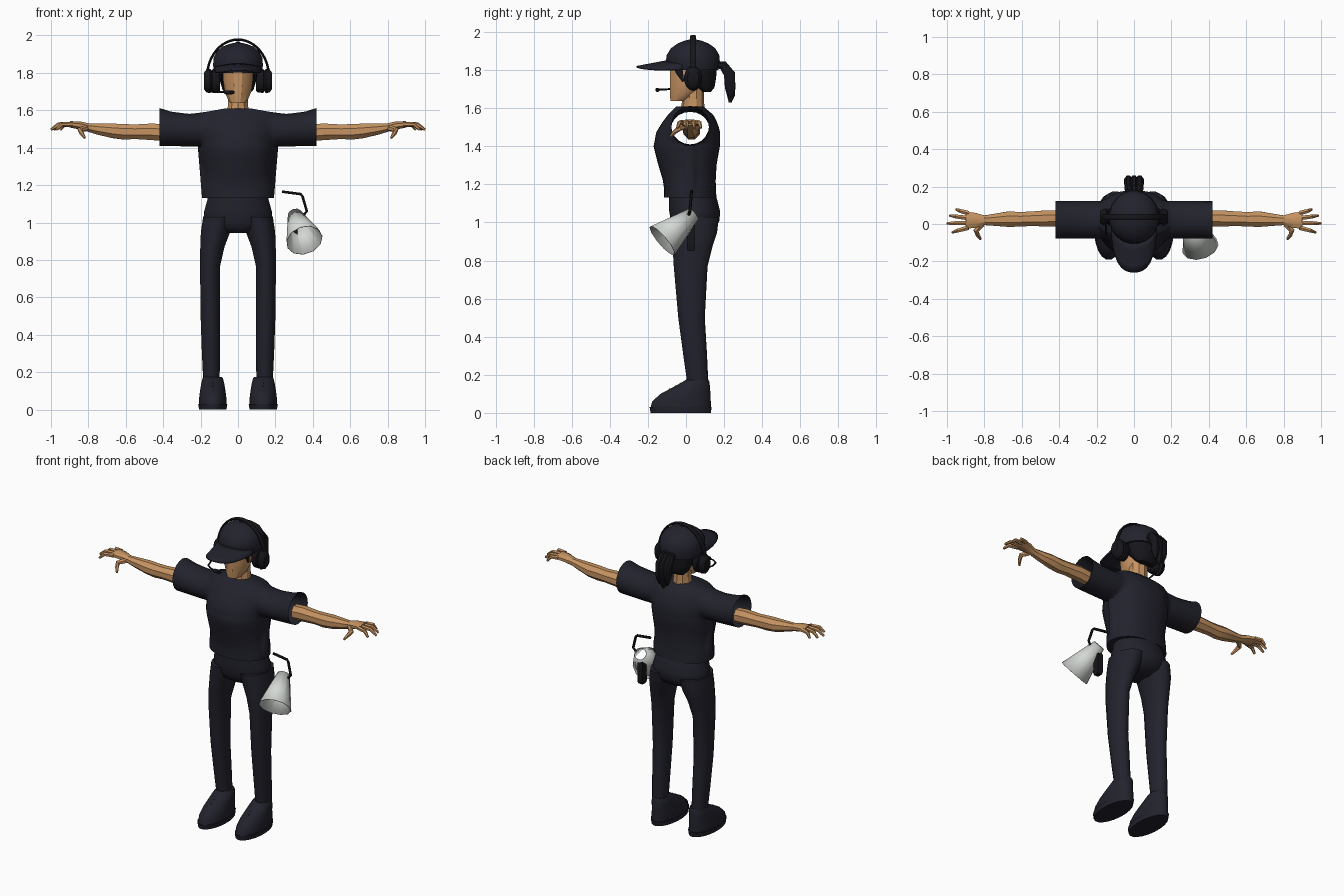
import bpy, bmesh, math
from mathutils import Vector

old = bpy.data.objects.get("Cube")
if old:
    bpy.data.objects.remove(old, do_unlink=True)

X, Y, Z = Vector((1, 0, 0)), Vector((0, 1, 0)), Vector((0, 0, 1))


def material(name, rgb):
    m = bpy.data.materials.new(name)
    m.use_nodes = True
    m.diffuse_color = (*rgb, 1)
    node = next(n for n in m.node_tree.nodes if n.type == 'BSDF_PRINCIPLED')
    node.inputs["Base Color"].default_value = (*rgb, 1)
    return m


NAVY = material("navy cloth", (0.016, 0.016, 0.026))
BLACK = material("black", (0.008, 0.008, 0.011))
SKIN = material("tan skin", (0.56, 0.29, 0.12))
GREY = material("light grey", (0.66, 0.69, 0.66))


def finish(name, bm, mat, sharp=40, thick=0):
    """Weld, orient and shade a mesh, then link it as a named object."""
    bmesh.ops.remove_doubles(bm, verts=bm.verts, dist=0.0005)
    bmesh.ops.recalc_face_normals(bm, faces=bm.faces)
    for f in bm.faces:
        f.smooth = True
    for e in bm.edges:
        e.smooth = e.calc_face_angle(0) < math.radians(sharp)
    me = bpy.data.meshes.new(name)
    bm.to_mesh(me)
    bm.free()
    me.materials.append(mat)
    ob = bpy.data.objects.new(name, me)
    bpy.context.scene.collection.objects.link(ob)
    if thick:
        mod = ob.modifiers.new("thickness", 'SOLIDIFY')
        mod.thickness = thick
    return ob


def loft(name, rings, mat, caps=True, closed=True, **kw):
    """Skin a list of equal-length point rings."""
    bm = bmesh.new()
    rows = [[bm.verts.new(p) for p in r] for r in rings]
    n = len(rows[0])
    for a, b in zip(rows, rows[1:]):
        for i in range(n if closed else n - 1):
            j = (i + 1) % n
            bm.faces.new((a[i], a[j], b[j], b[i]))
    if caps:
        bm.faces.new(rows[0])
        bm.faces.new(rows[-1])
    return finish(name, bm, mat, **kw)


def tube(name, path, mat, n=12, ref=Z, axis=None, **kw):
    """Sweep an ellipse along path entries (x, y, z, radius_a, radius_b)."""
    pts = [Vector(p[:3]) for p in path]
    rings = []
    for i, p in enumerate(pts):
        t = axis or (pts[min(i + 1, len(pts) - 1)] - pts[max(i - 1, 0)]).normalized()
        a = ref.cross(t).normalized()
        b = t.cross(a)
        ra, rb = path[i][3], path[i][-1]
        angles = [2 * math.pi * (k + 0.5) / n for k in range(n)]
        rings.append([p + a * ra * math.cos(w) + b * rb * math.sin(w) for w in angles])
    return loft(name, rings, mat, **kw)


def stack(name, levels, mat, n=16, **kw):
    """Stack horizontal ovals given as (z, x_centre, half_width, y_front, y_back)."""
    path = [(x, (f + b) / 2, z, w, (b - f) / 2) for z, x, w, f, b in levels]
    return tube(name, path, mat, n, ref=Y, axis=Z, **kw)


def interp(table, v):
    for (a, p), (b, q) in zip(table, table[1:]):
        if v <= b:
            return p + (q - p) * max(0, (v - a) / (b - a))
    return table[-1][1]


# Shirt: one hollow shell lofted from sleeve to sleeve
TOP = [(0, 1.61), (.07, 1.61), (.15, 1.595), (.25, 1.58), (.35, 1.59), (.42, 1.612)]
FRONT = [(1.13, -.115), (1.2, -.115), (1.3, -.145), (1.4, -.17), (1.48, -.155), (1.56, -.1), (1.61, -.05)]
BACK = [(1.13, .16), (1.2, .155), (1.3, .16), (1.4, .178), (1.48, .18), (1.56, .15), (1.61, .09)]
WAIST = [(1.13, .97), (1.17, .98), (1.25, .91), (1.39, 1)]
MID, HEM, BODY = .022, 1.13, .2


def shirt_ring(x):
    ax = abs(x)
    top, low = interp(TOP, ax), 1.4 + .01 * min(1, ax / .4)
    zc, h = (top + low) / 2, (top - low) / 2
    inside = ax < BODY
    fade = math.sqrt(1 - (ax / BODY) ** 2.5) if inside else 0
    zs = [HEM + (low - HEM) * k / 6 if inside else low for k in range(6)]
    zs += [zc - h * math.cos(math.pi * k / 10) for k in range(11)]
    front, back = [], []
    for z in zs:
        sleeve = .1 * math.sqrt(max(0, 1 - ((z - zc) / h) ** 2))
        px = x * interp(WAIST, z)
        front.append((px, min(MID + (interp(FRONT, z) - MID) * fade, MID - sleeve), z))
        back.append((px, max(MID + (interp(BACK, z) - MID) * fade, MID + sleeve), z))
    return front + back[::-1]


half = [.04, .08, .12, .15, .175, .19, .198, .215, .26, .3, .36, .42]
loft("shirt", [shirt_ring(x) for x in [-v for v in half[::-1]] + [0] + half],
     NAVY, caps=False, sharp=60)

# Trousers
stack("trouser_seat", [(.945, 0, .09, -.04, .1), (.97, 0, .15, -.07, .155), (1.01, 0, .188, -.082, .178),
                       (1.06, 0, .183, -.09, .18), (1.12, 0, .166, -.09, .165), (1.16, 0, .158, -.09, .15)],
      NAVY, 20, sharp=60)

for s, side in ((1, "left"), (-1, "right")):
    stack(side + "_trouser_leg",
          [(.16, s * .142, .045, .005, .118), (.3, s * .145, .049, -.015, .112), (.5, s * .148, .053, -.042, .1),
           (.77, s * .149, .055, -.066, .115), (.87, s * .137, .066, -.072, .14), (.95, s * .12, .08, -.078, .166),
           (1.03, s * .1, .088, -.085, .175)], NAVY, sharp=60)
    # Shoes with a flared sole and laces
    sx = s * .135
    stack(side + "_sole", [(0, sx, .074, -.188, .132), (.03, sx, .079, -.193, .137)], NAVY, 20)
    stack(side + "_shoe", [(.028, sx, .074, -.188, .132), (.06, sx, .074, -.18, .132), (.1, sx, .069, -.135, .13),
                           (.14, sx, .062, -.06, .127), (.165, sx, .056, -.015, .123), (.175, sx, .05, 0, .118)],
          NAVY, 20)
    for k in range(3):
        y, z = -.085 + .03 * k, .125 + .015 * k
        tube(side + "_lace", [(sx - .03, y + .01, z - .012, .005), (sx, y, z, .005), (sx + .03, y + .01, z - .012, .005)],
             BLACK, 5)

    # Bare arm, palm and fingers
    arm = [(.395, .03, 1.48, .045, .048), (.46, .03, 1.485, .047, .048), (.55, .028, 1.485, .042, .042),
           (.61, .025, 1.485, .042, .045), (.67, .026, 1.49, .045, .042), (.75, .022, 1.5, .034, .032),
           (.8, .02, 1.508, .028, .024), (.85, .02, 1.52, .043, .023), (.9, .02, 1.525, .05, .018)]
    tube(side + "_arm", [(s * x, *r) for x, *r in arm], SKIN, 8, sharp=25)
    for k, (tx, ty) in enumerate([(.95, .078), (.985, .045), (1.0, .003), (.972, -.045)]):
        by = .058 - .026 * k
        tube(side + "_finger", [(s * .885, by, 1.525, .014), (s * (tx * .6 + .36), by * .4 + ty * .6, 1.524, .012),
                                (s * tx, ty, 1.496, .007)], SKIN, 6, sharp=25)
    tube(side + "_thumb", [(s * .81, -.002, 1.505, .016), (s * .845, -.035, 1.495, .015),
                           (s * .835, -.06, 1.475, .012), (s * .82, -.08, 1.452, .007)], SKIN, 6, sharp=25)

    # Headphone cup
    tube(side + "_ear_cup", [(s * x, .037, 1.757, r * .72, r) for x, r in
                             [(.095, .05), (.105, .062), (.135, .064), (.14, .054), (.15, .066), (.17, .06), (.183, .042)]],
         BLACK, 14)

# Head and neck
stack("neck", [(1.585, 0, .062, -.03, .1), (1.63, 0, .056, -.022, .095), (1.7, 0, .056, -.02, .095)], SKIN, 10, sharp=30)
stack("head", [(1.638, 0, .042, -.083, .0), (1.66, 0, .056, -.086, .05), (1.7, 0, .074, -.088, .085),
               (1.76, 0, .082, -.088, .1), (1.85, 0, .088, -.088, .12)], SKIN, 12, sharp=30)

# Hair
stack("back_hair", [(1.685, 0, .06, .085, .13), (1.71, 0, .085, .055, .15), (1.76, 0, .1, .0, .158),
                    (1.84, 0, .115, -.06, .165)], BLACK, 14)
for s in (1, -1):
    tube("side_hair", [(s * .085, -.05, 1.84, .025, .012), (s * .093, -.035, 1.79, .022, .01), (s * .088, -.015, 1.74, .006, .004)],
         BLACK, 6, ref=X)
for x in (-.03, 0, .03):
    drop = abs(x) * .8
    tube("ponytail", [(x * .5, .15, 1.83, .016, .018), (x, .195, 1.825, .026, .024), (x, .228, 1.78, .032, .024),
                      (x, .232, 1.71, .03, .022), (x, .236, 1.665 + drop, .022, .018),
                      (x * .9, .232, 1.63 + drop, .008, .008)], BLACK, 8, ref=X)

# Cap crown and curved brim
stack("cap_crown", [(1.8, 0, .128, -.085, .172), (1.84, 0, .135, -.108, .18), (1.88, 0, .132, -.103, .176),
                    (1.915, 0, .115, -.08, .155), (1.94, 0, .085, -.045, .12), (1.955, 0, .045, -.008, .08),
                    (1.962, 0, .012, .025, .047)], NAVY, 20)
brim = []
for j in range(5):
    row = []
    for i in range(17):
        u = math.sin(math.pi * (i / 16 - .5))
        root = .04 - .14 * math.sqrt(1 - (.9 * u) ** 2)
        reach = .16 * math.sqrt(max(0, 1 - u ** 4)) * j / 4
        row.append((.124 * u, root - reach, 1.852 - .03 * j / 4 - .022 * u * u))
    brim.append(row)
loft("cap_brim", brim, NAVY, caps=False, closed=False, thick=.01)
tube("cap_button", [(0, .036, 1.955, .014), (0, .036, 1.968, .009)], NAVY, 8, ref=Y)

# Headband and microphone
arc = [math.pi * k / 24 for k in range(25)]
tube("headband", [(.166 * math.cos(a), .037, 1.775 + .203 * math.sin(a), .007, .017) for a in arc], BLACK, 8, ref=Y)
tube("microphone_boom", [(-.15, .02, 1.715, .005), (-.15, -.06, 1.703, .005), (-.135, -.115, 1.698, .005),
                         (-.1, -.14, 1.698, .005), (-.05, -.15, 1.696, .005)], BLACK, 6)
tube("microphone", [(-.075, -.15, 1.696, .006), (-.065, -.15, 1.696, .012), (-.03, -.15, 1.696, .012),
                    (-.018, -.15, 1.696, .006)], BLACK, 8)

# Megaphone: open horn, grip and carrying bracket
tube("megaphone_horn", [(.303, .04, 1.045, .038), (.355, -.125, .905, .1)], GREY, 11, caps=False, sharp=15, thick=.003)
stack("megaphone_grip", [(.85, .3, .022, .0, .05), (.865, .3, .027, -.005, .057), (.98, .3, .027, -.003, .057),
                         (.995, .3, .02, .005, .05)], BLACK, 4)
tube("carrying_bracket", [(.235, .03, 1.165, .008), (.335, .028, 1.152, .008), (.345, .027, 1.14, .008),
                          (.368, .02, 1.06, .008), (.35, .015, 1.04, .008)], BLACK, 6, ref=Y)
